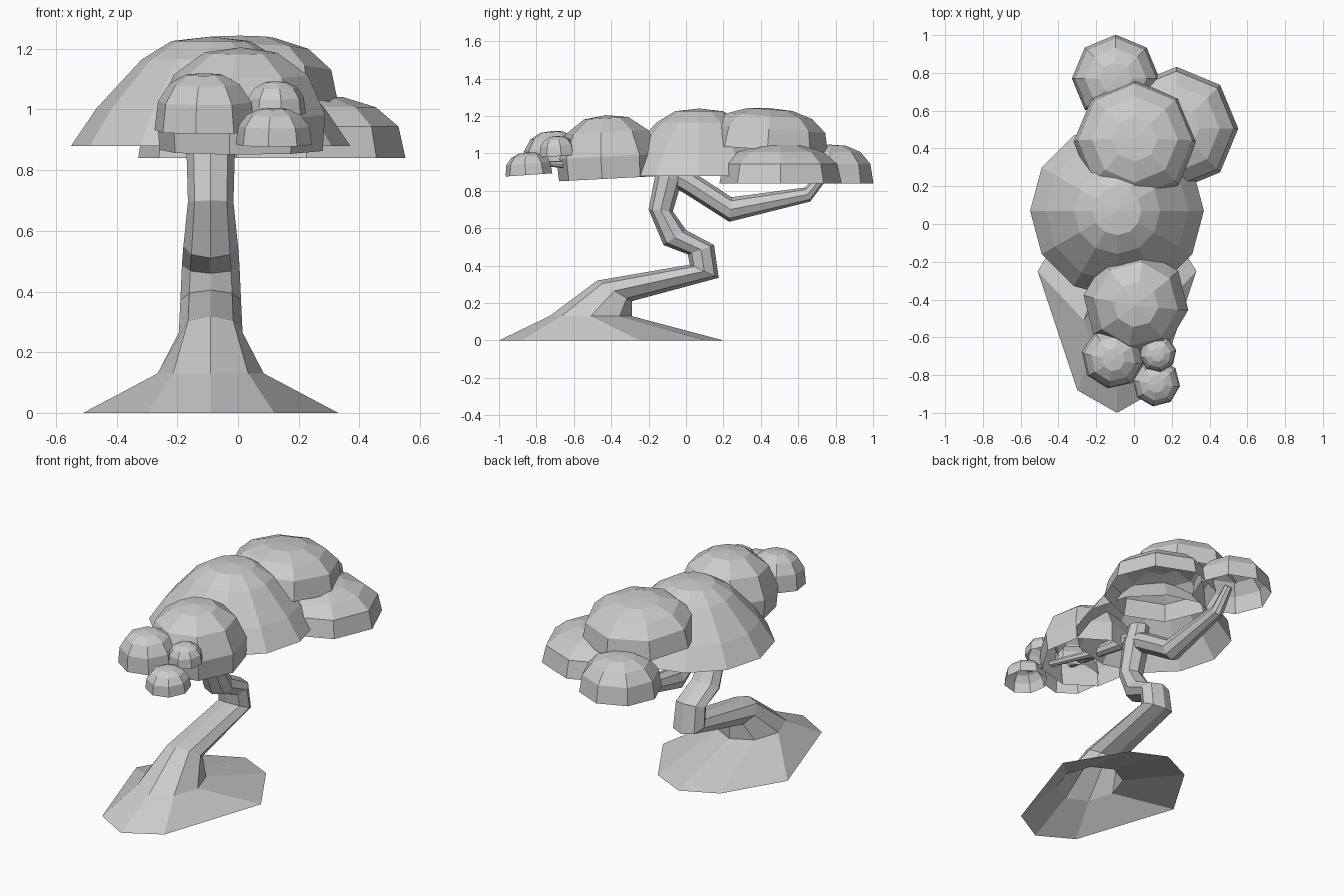
import bpy, bmesh
from math import sin, cos, tau, radians
from mathutils import Vector, Euler

if "Cube" in bpy.data.objects:
    bpy.data.objects.remove(bpy.data.objects["Cube"])


def loft(name, rings, cap_top=False):
    """Flat-shaded skin over rings with equal point counts."""
    bm = bmesh.new()
    rows = [[bm.verts.new(p) for p in ring] for ring in rings]
    n = len(rows[0])
    for lo, hi in zip(rows, rows[1:]):
        for i in range(n):
            j = (i + 1) % n
            bm.faces.new((lo[i], lo[j], hi[j], hi[i]))
    if cap_top:
        bm.faces.new(rows[-1])
    mesh = bpy.data.meshes.new(name)
    bm.to_mesh(mesh)
    bm.free()
    ob = bpy.data.objects.new(name, mesh)
    bpy.context.collection.objects.link(ob)
    return ob


def dome(name, loc, radius, height, profile, sides=8, spin=0, tilt=0):
    """Open-bottomed foliage pad; loc is the centre of its rim."""
    turn = Euler((radians(tilt), 0, 0)).to_matrix()
    rings = []
    for r, h in profile:
        rings.append([Vector(loc) + turn @ Vector((
            radius * r * cos(tau * i / sides + radians(spin)),
            radius * r * sin(tau * i / sides + radians(spin)),
            height * h)) for i in range(sides)])
    ob = loft(name, rings)
    bm = bmesh.new()
    bm.from_mesh(ob.data)
    bmesh.ops.remove_doubles(bm, verts=bm.verts, dist=1e-5)
    bm.to_mesh(ob.data)
    bm.free()


def branch(name, path, sides=8):
    """Tapered tube along (x, y, z, radius) points."""
    pts = [Vector(p[:3]) for p in path]
    rings = []
    for k, p in enumerate(pts):
        d = pts[min(k + 1, len(pts) - 1)] - pts[max(k - 1, 0)]
        side = Vector((1, 0, 0)) - d * (d.x / d.length_squared)
        side.normalize()
        up = d.normalized().cross(side)
        rings.append([p + path[k][3] * (side * cos(tau * i / sides) + up * sin(tau * i / sides))
                      for i in range(sides)])
    loft(name, rings, True)


# Trunk: flared root skirt, then rings given as front (y, z), back (y, z), half width
CX = -0.09
half = [(0, 0.20), (0.21, 0.10), (0.42, -0.25), (0.21, -0.88), (0, -1.0)]
ground = [(CX + x, y, 0) for x, y in
          [half[2], half[1], half[0]] + [(-x, y) for x, y in half[1:4]] + [half[4], half[3]]]
rings = [ground]
for a, b, w in [
    ((-0.73, 0.13), (-0.29, 0.13), 0.175),
    ((-0.475, 0.32), (-0.29, 0.21), 0.105),
    ((0.02, 0.405), (0.175, 0.335), 0.10),
    ((0.01, 0.46), (0.15, 0.51), 0.095),
    ((-0.12, 0.51), (0.0, 0.59), 0.09),
    ((-0.20, 0.70), (-0.07, 0.69), 0.075),
    ((-0.165, 0.88), (-0.02, 0.86), 0.08),
    ((-0.13, 1.0), (0.0, 0.98), 0.06),
]:
    c = Vector((CX, (a[0] + b[0]) / 2, (a[1] + b[1]) / 2))
    v = Vector((0, b[0] - a[0], b[1] - a[1])) / 2
    rings.append([c + Vector((w * cos(tau * i / 8), 0, 0)) + v * sin(tau * i / 8)
                  for i in range(8)])
loft("trunk", rings, True)

# Branches
branch("back_branch", [(CX, -0.07, 0.89, 0.06), (CX, 0.02, 0.84, 0.06), (CX, 0.237, 0.70, 0.066),
                       (CX, 0.65, 0.78, 0.04), (CX, 0.75, 0.90, 0.025)])
branch("front_branch", [(CX, -0.10, 0.93, 0.045), (-0.03, -0.35, 0.93, 0.035),
                        (-0.08, -0.68, 1.0, 0.02)])
branch("front_twig", [(-0.03, -0.40, 0.94, 0.025), (0.08, -0.66, 0.94, 0.018),
                      (0.12, -0.82, 0.95, 0.012)])

# Foliage pads
SOFT = [(1, 0), (0.93, 0.5), (0.70, 0.81), (0.37, 0.97), (0, 1)]
FULL = [(0.97, 0), (1, 0.35), (0.80, 0.73), (0.43, 0.95), (0, 1)]
WIDE = [(1, 0), (0.82, 0.34), (0.495, 0.79), (0.28, 0.96), (0, 1)]
dome("main_foliage", (-0.09, 0.07, 0.88), 0.46, 0.36, WIDE, sides=12)
dome("back_upper_foliage", (0.005, 0.435, 1.02), 0.325, 0.222, SOFT, tilt=-4)
dome("back_right_foliage", (0.225, 0.505, 0.84), 0.327, 0.207, SOFT)
dome("back_left_foliage", (-0.097, 0.77, 0.84), 0.232, 0.207, SOFT)
dome("front_foliage", (0.01, -0.41, 0.865), 0.28, 0.34, FULL, spin=-8, tilt=3)
dome("front_left_foliage", (-0.11, -0.705, 0.93), 0.168, 0.19, SOFT, spin=-10, tilt=4)
dome("front_small_foliage", (0.125, -0.685, 0.985), 0.10, 0.108, SOFT, spin=10, tilt=4)
dome("front_low_foliage", (0.118, -0.84, 0.885), 0.127, 0.12, SOFT, spin=-8, tilt=4)
